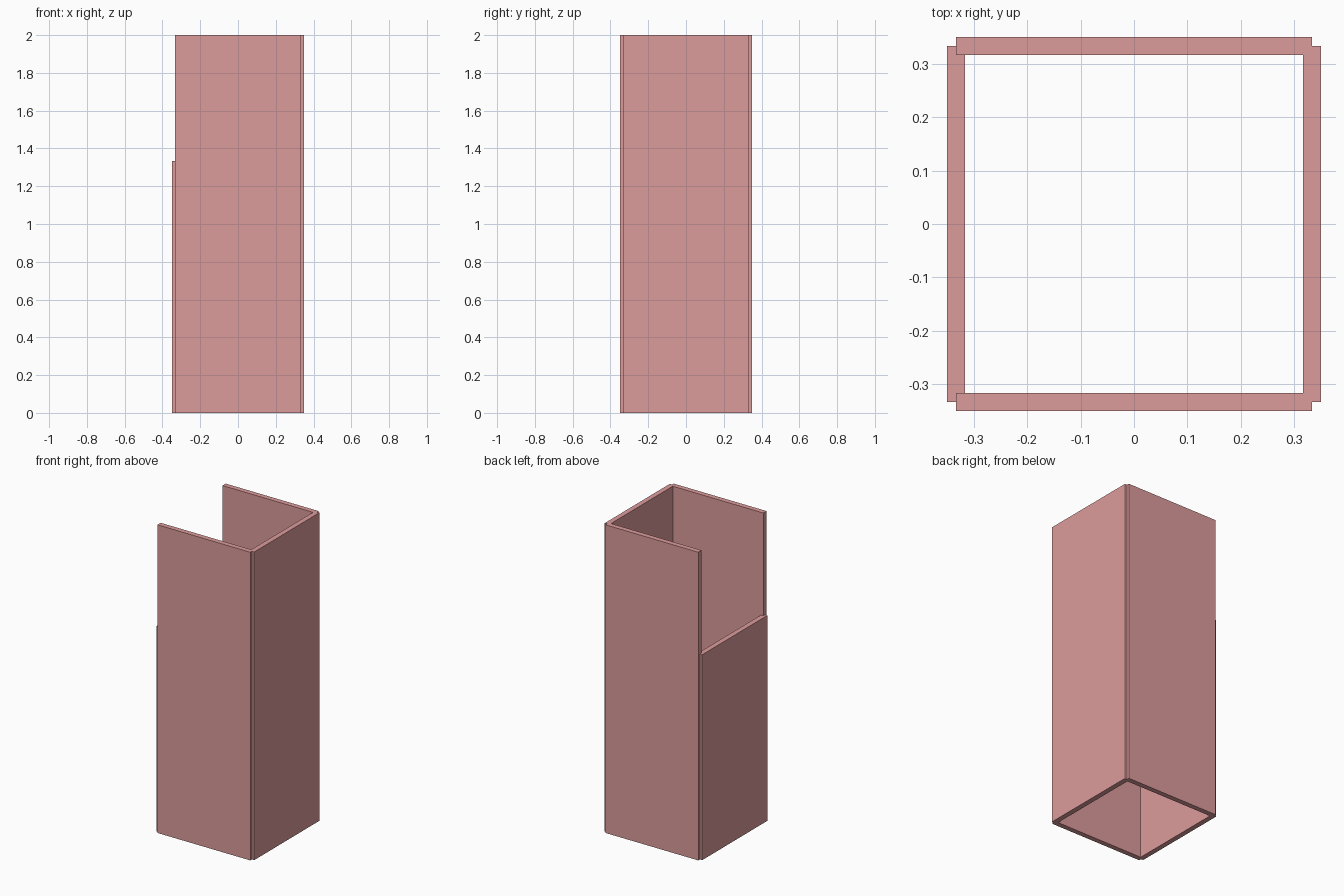
import bpy
import math
from mathutils import Matrix

if "Cube" in bpy.data.objects:
    bpy.data.objects.remove(bpy.data.objects["Cube"])

OFFSET = 1 / 3      # panel centre plane from the middle
WIDTH = 2 / 3
THICK = 1 / 30

mat = bpy.data.materials.new("soft_red")
mat.diffuse_color = (0.72, 0.33, 0.33, 1)
mat.use_nodes = True
mat.node_tree.nodes["Principled BSDF"].inputs["Base Color"].default_value = mat.diffuse_color


def panel(name, angle, height):
    """Upright wall panel, turned about the z axis from the front side."""
    bpy.ops.mesh.primitive_cube_add(size=1)
    ob = bpy.context.object
    ob.name = name
    ob.data.transform(Matrix.Rotation(math.radians(angle), 4, 'Z')
                      @ Matrix.Translation((0, -OFFSET, height / 2))
                      @ Matrix.Diagonal((WIDTH, THICK, height, 1)))
    ob.data.materials.append(mat)


# Three full-height walls and one shorter wall on the left
for name, angle, height in (("front_wall", 0, 2), ("right_wall", 90, 2),
                            ("back_wall", 180, 2), ("left_low_wall", 270, 4 / 3)):
    panel(name, angle, height)
